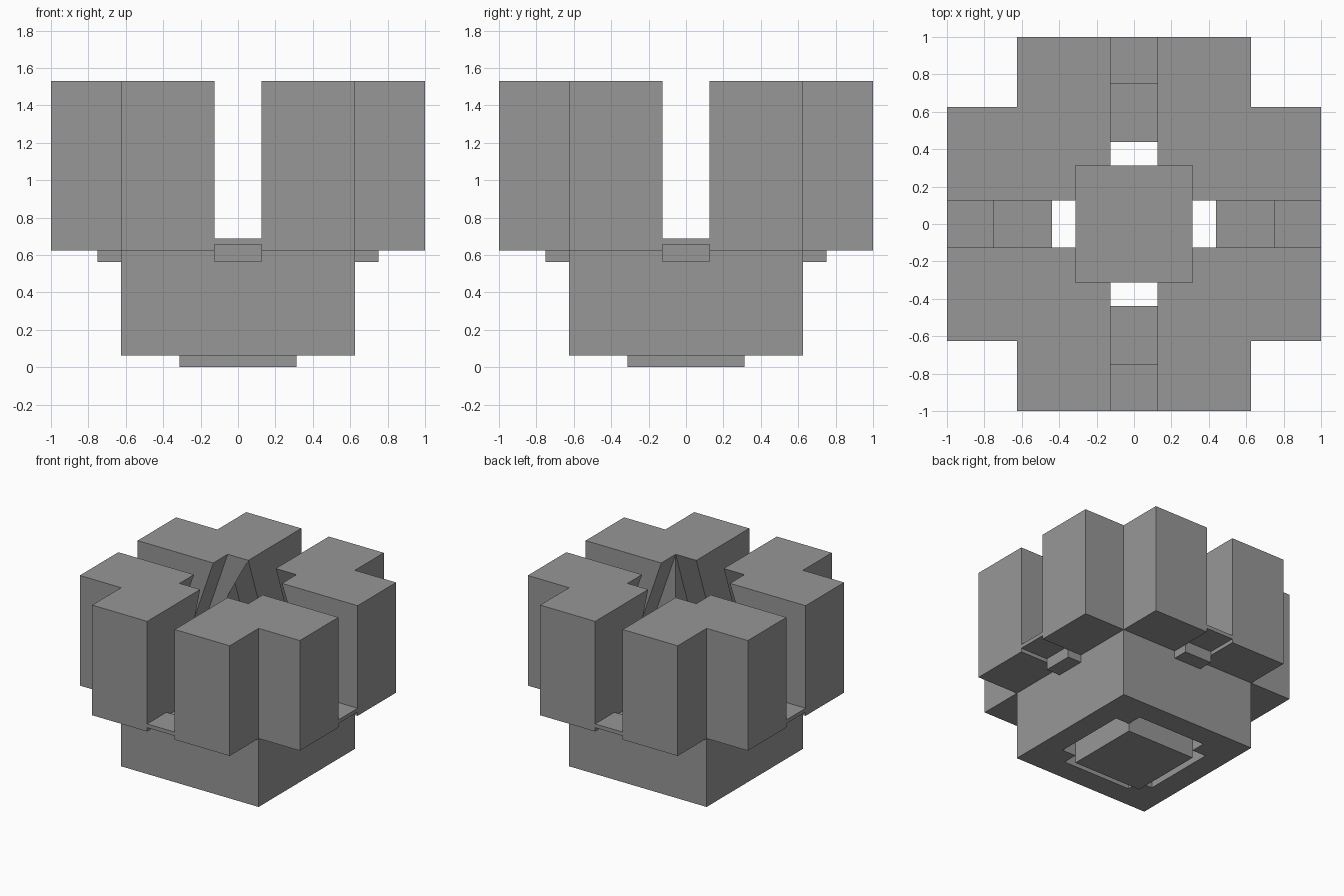
import bpy
import bmesh
from math import pi
from mathutils import Matrix

cube = bpy.data.objects.get("Cube")
if cube:
    bpy.data.objects.remove(cube, do_unlink=True)

U = 1 / 16            # modelling grid
TOP = 1.53            # height of the corner blocks
SHELF = 10 * U        # underside of the corner blocks

grey = bpy.data.materials.new("plain_grey")
grey.use_nodes = True
grey.diffuse_color = (0.31, 0.31, 0.31, 1)
grey.node_tree.nodes["Principled BSDF"].inputs["Base Color"].default_value = grey.diffuse_color


def prism(name, points, low, high, matrix=Matrix()):
    """Extrude a flat outline from low to high, then place it."""
    bm = bmesh.new()
    face = bm.faces.new([bm.verts.new((x, y, low)) for x, y in points])
    grown = bmesh.ops.extrude_face_region(bm, geom=[face])["geom"]
    verts = [v for v in grown if isinstance(v, bmesh.types.BMVert)]
    bmesh.ops.translate(bm, verts=verts, vec=(0, 0, high - low))
    bm.transform(matrix)
    bmesh.ops.recalc_face_normals(bm, faces=bm.faces)
    mesh = bpy.data.meshes.new(name)
    bm.to_mesh(mesh)
    bm.free()
    mesh.materials.append(grey)
    obj = bpy.data.objects.new(name, mesh)
    bpy.context.collection.objects.link(obj)
    return obj


def box(name, x0, x1, y0, y1, low, high, matrix=Matrix()):
    return prism(name, [(x0, y0), (x1, y0), (x1, y1), (x0, y1)], low, high, matrix)


def cut(target, cutter):
    """Subtract the cutter from the target and discard it."""
    cutter.hide_render = True
    mod = target.modifiers.new("cut", "BOOLEAN")
    mod.operation = "DIFFERENCE"
    mod.solver = "EXACT"
    mod.object = cutter
    bpy.context.view_layer.objects.active = target
    bpy.ops.object.modifier_apply(modifier=mod.name)
    bpy.data.objects.remove(cutter, do_unlink=True)


def turn(i):
    return Matrix.Rotation(i * pi / 2, 4, "Z")


upright = Matrix.Rotation(pi / 2, 4, "X")
channel, inner, slot, wide = 2 * U, 5 * U, 7 * U, 10 * U

# Corner blocks: a cross, split by channels and hollowed by flared cuts
quarter = [(1, -wide), (1, wide), (wide, wide)]
outline = []
for i in range(4):
    for x, y in quarter:
        p = turn(i) @ Matrix.Translation((x, y, 0))
        outline.append((p.translation.x, p.translation.y))
blocks = prism("corner_blocks", outline, SHELF, TOP)
half = [(inner, TOP + 0.1), (inner, TOP), (wide, SHELF), (wide, SHELF - 0.1)]
flare = half + [(-x, z) for x, z in reversed(half)]
for i in range(2):
    cut(blocks, box("channel_cutter", -2, 2, -channel, channel, 0, 2, turn(i)))
for i in range(2):
    cut(blocks, prism("flare_cutter", flare, -inner, inner, turn(i) @ upright))

# Hollow base with a cross-shaped opening
base = box("base", -wide, wide, -wide, wide, U, SHELF)
for i in range(2):
    cut(base, box("opening_cutter", -slot, slot, -inner, inner, -1, 1, turn(i)))

# Central foot
box("foot", -inner, inner, -inner, inner, 0, 4 * U)

# Tabs and floor strips in the four channels
for i, side in enumerate(("left", "back", "right", "front")):
    box(side + "_tab", slot, 12 * U, -channel, channel, 9 * U, 10.5 * U, turn(i))
    box(side + "_channel_floor", 12 * U, 1, -channel, channel, 10.5 * U, 11 * U, turn(i))
